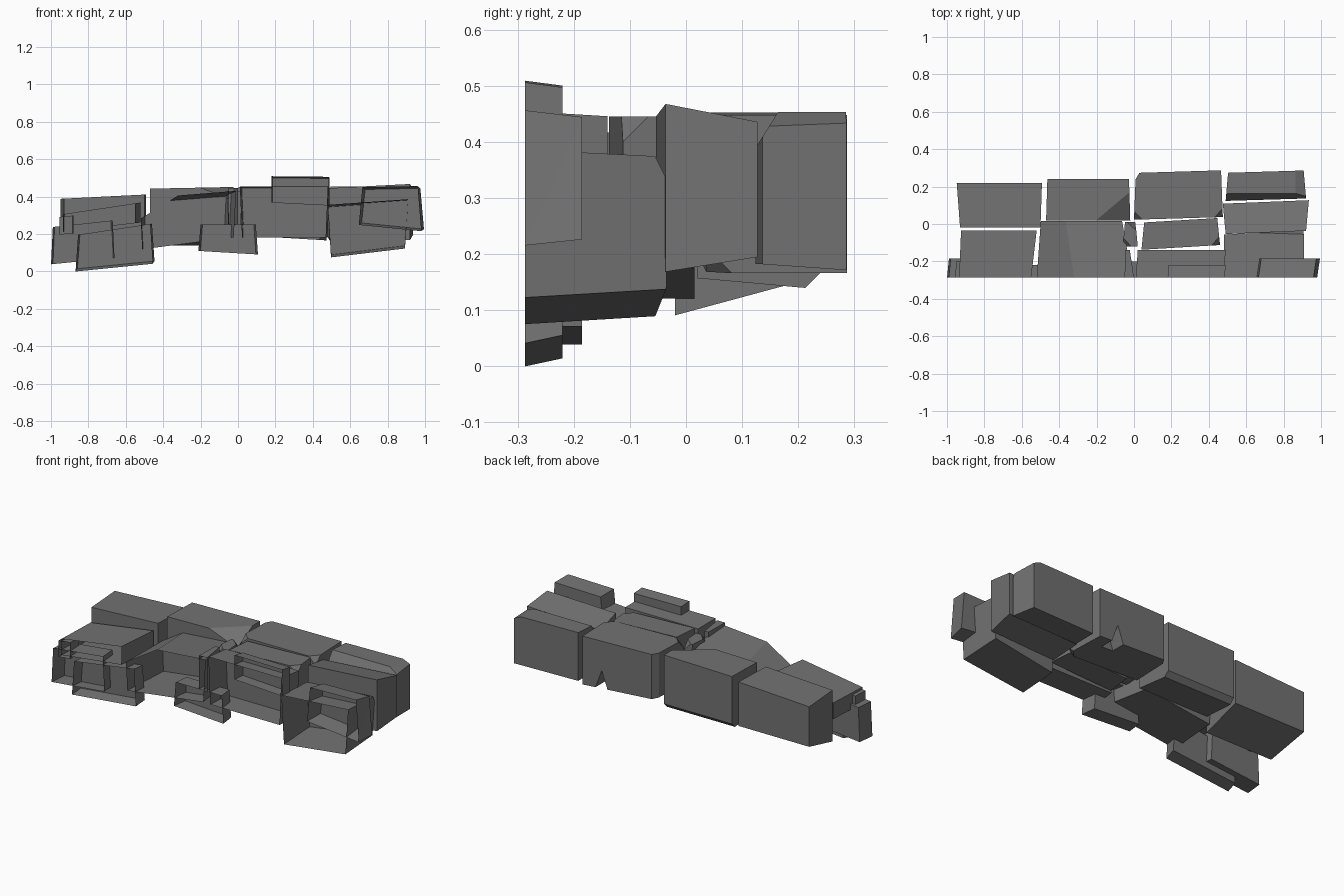
import bpy
import bmesh
from mathutils import Vector

cube = bpy.data.objects.get("Cube")
if cube:
    bpy.data.objects.remove(cube, do_unlink=True)

stone = bpy.data.materials.new("stone grey")
stone.use_nodes = True
stone.diffuse_color = (0.17, 0.17, 0.17, 1)
stone.node_tree.nodes["Principled BSDF"].inputs["Base Color"].default_value = (0.17, 0.17, 0.17, 1)

FACE = -0.287  # shared front plane where the shells are open


def block(name, x, y, z, roll=0, roll_base=None, pitch=0, pitch_base=0,
          back=1, bottom=1, shift=0, yaw=0, chips=(), cuts=()):
    """Rough cut block. roll tilts along x, pitch along y, back and bottom
    scale the width, shift moves the back sideways, yaw skews the depth,
    chips lists corners (x, y, z signs) to cut off, cuts lists a point and a
    normal that slice off an edge. Blocks on the front plane are left open."""
    roll_base = roll if roll_base is None else roll_base
    hollow = y[0] == FACE
    bm = bmesh.new()
    bmesh.ops.create_cube(bm, size=2)
    chipped = [v for v in bm.verts if tuple(round(c) for c in v.co) in chips]
    half = [(r[1] - r[0]) / 2 for r in (x, y, z)]
    mid = [(r[1] + r[0]) / 2 for r in (x, y, z)]
    for v in bm.verts:
        sx, sy, sz = v.co
        width = half[0] * (back if sy > 0 else 1) * (bottom if sz < 0 else 1)
        dx = sx * width + (shift if sy > 0 else 0)
        dy = sy * half[1]
        if not (hollow and sy < 0):
            dy += yaw * dx
        tilt, lean = (roll, pitch) if sz > 0 else (roll_base, pitch_base)
        v.co = Vector((mid[0] + dx, mid[1] + dy,
                       mid[2] + sz * half[2] + tilt * dx + lean * dy))
    if chipped:
        bmesh.ops.bevel(bm, geom=chipped, offset=0.045, segments=1, affect='VERTICES')
    for point, normal in cuts:
        geom = bm.verts[:] + bm.edges[:] + bm.faces[:]
        sliced = bmesh.ops.bisect_plane(bm, geom=geom, plane_co=point, clear_outer=True,
                                        plane_no=Vector(normal).normalized())
        rim = [e for e in sliced["geom_cut"] if isinstance(e, bmesh.types.BMEdge)]
        bmesh.ops.holes_fill(bm, edges=rim, sides=0)
    if hollow:
        front = [f for f in bm.faces if all(v.co.y < FACE + 0.001 for v in f.verts)]
        bmesh.ops.delete(bm, geom=front, context='FACES_ONLY')
    bmesh.ops.recalc_face_normals(bm, faces=bm.faces[:])
    bmesh.ops.triangulate(bm, faces=[f for f in bm.faces if len(f.verts) == 4])
    mesh = bpy.data.meshes.new(name)
    bm.to_mesh(mesh)
    bm.free()
    mesh.materials.append(stone)
    obj = bpy.data.objects.new(name, mesh)
    bpy.context.scene.collection.objects.link(obj)
    return obj


# Back row of large stones
block("back_right_end_stone", (-0.93, -0.5), (-0.02, 0.22), (0.123, 0.4),
      roll=0.05, roll_base=0, pitch_base=0.27, back=1.06, shift=-0.005)
block("back_right_stone", (-0.47, -0.02), (0.02, 0.24), (0.147, 0.447),
      roll=0.02, roll_base=0, pitch_base=-0.09, back=0.97,
      cuts=[((-0.1, 0.1, 0.447), (0.8, -1, 2.1)),
            ((-0.02, 0.225, 0.152), (0, 1, -1))])
notched = block("back_left_stone", (0.0, 0.475), (0.03, 0.28), (0.18, 0.45),
                roll=-0.01, roll_base=-0.06, back=0.96, yaw=0.03,
                chips=[(-1, -1, 1), (1, -1, 1), (1, -1, -1)],
                cuts=[((0.015, 0.25, 0.3), (-1, 0.6, 0))])
block("back_left_end_stone", (0.49, 0.92), (0.13, 0.28), (0.177, 0.453),
      pitch_base=-0.07, back=0.94, yaw=0.03,
      cuts=[((0.91, 0.2, 0.432), (0.45, 0, 1)),
            ((0.92, 0.137, 0.41), (0, -1.6, 1))])

# Wedge that splits the lower back edge of one stone
wedge = block("notch_cutter", (0.344, 0.346), (0.2, 0.36), (0.14, 0.275), bottom=50)
wedge.hide_render = True
wedge.display_type = 'WIRE'
split = notched.modifiers.new("notch", 'BOOLEAN')
split.operation = 'DIFFERENCE'
split.object = wedge
bpy.context.view_layer.update()
shaped = notched.evaluated_get(bpy.context.evaluated_depsgraph_get())
notched.data = bpy.data.meshes.new_from_object(shaped)
notched.modifiers.clear()
bpy.data.objects.remove(wedge, do_unlink=True)

# Middle row
block("middle_left_end_stone", (0.49, 0.92), (-0.045, 0.118), (0.18, 0.44),
      roll=0.06, roll_base=0, pitch=-0.2, pitch_base=0.16, back=1.07, yaw=0.04)
block("middle_left_stone", (0.04, 0.46), (-0.125, 0.02), (0.19, 0.445),
      back=0.93, yaw=0.06, chips=[(1, -1, 1)])
block("middle_pebble", (-0.06, 0.02), (-0.12, 0.01), (0.25, 0.43),
      back=0.7, bottom=0.8, chips=[(1, 1, 1), (-1, -1, 1)])

# Front row, open at the face
block("front_left_end_stone", (0.48, 0.91), (FACE, -0.045), (0.106, 0.365),
      roll=0.07, roll_base=0.12, pitch=-0.05, pitch_base=0.06,
      back=0.99, bottom=0.92, yaw=0.05,
      cuts=[((0.9, -0.053, 0.37), (0, 1, 0.5))])
block("front_left_cap_stone", (0.665, 0.96), (FACE, -0.185), (0.238, 0.447),
      roll=0.02, roll_base=-0.1, pitch=-0.12, pitch_base=0.12,
      bottom=1.13, shift=0.015)
block("front_left_stone", (0.01, 0.48), (FACE, -0.14), (0.18, 0.45),
      pitch=-0.06, bottom=0.95, shift=0.01)
block("front_left_top_slab", (0.18, 0.485), (FACE, -0.22), (0.36, 0.503),
      roll=-0.01, roll_base=-0.05, pitch=-0.13, shift=0.005)
block("front_right_stone", (-0.525, -0.01), (FACE, 0.015), (0.15, 0.398),
      roll=0.08, roll_base=0.13, pitch=-0.08, back=0.85, shift=-0.015, bottom=0.95,
      cuts=[((-0.33, -0.2, 0.4), (-0.105, 0, 0.17))])
block("front_pebble", (-0.05, 0.0), (FACE, -0.14), (0.25, 0.445),
      back=0.5, shift=-0.01)
block("front_right_end_slab", (-0.935, -0.55), (FACE, -0.035), (0.235, 0.335),
      roll=0.15, roll_base=0.12, back=1.05, shift=0.02)

# Low stones along the foot
block("right_end_foot_stone", (-0.99, -0.67), (FACE, -0.185), (0.055, 0.255),
      roll=0.11, roll_base=0.1, back=0.94, bottom=1.06)
block("right_end_pebble", (-0.955, -0.88), (FACE, -0.2), (0.2, 0.295),
      roll=0.1, back=0.9)
block("right_foot_stone", (-0.855, -0.47), (FACE, -0.22), (0.027, 0.225),
      roll=0.15, roll_base=0.1, pitch_base=0.2, bottom=1.07, shift=0.01)
block("centre_foot_stone", (-0.2, 0.095), (FACE, -0.2), (0.1, 0.25),
      roll=0, roll_base=-0.06, back=0.93, bottom=1.08)
